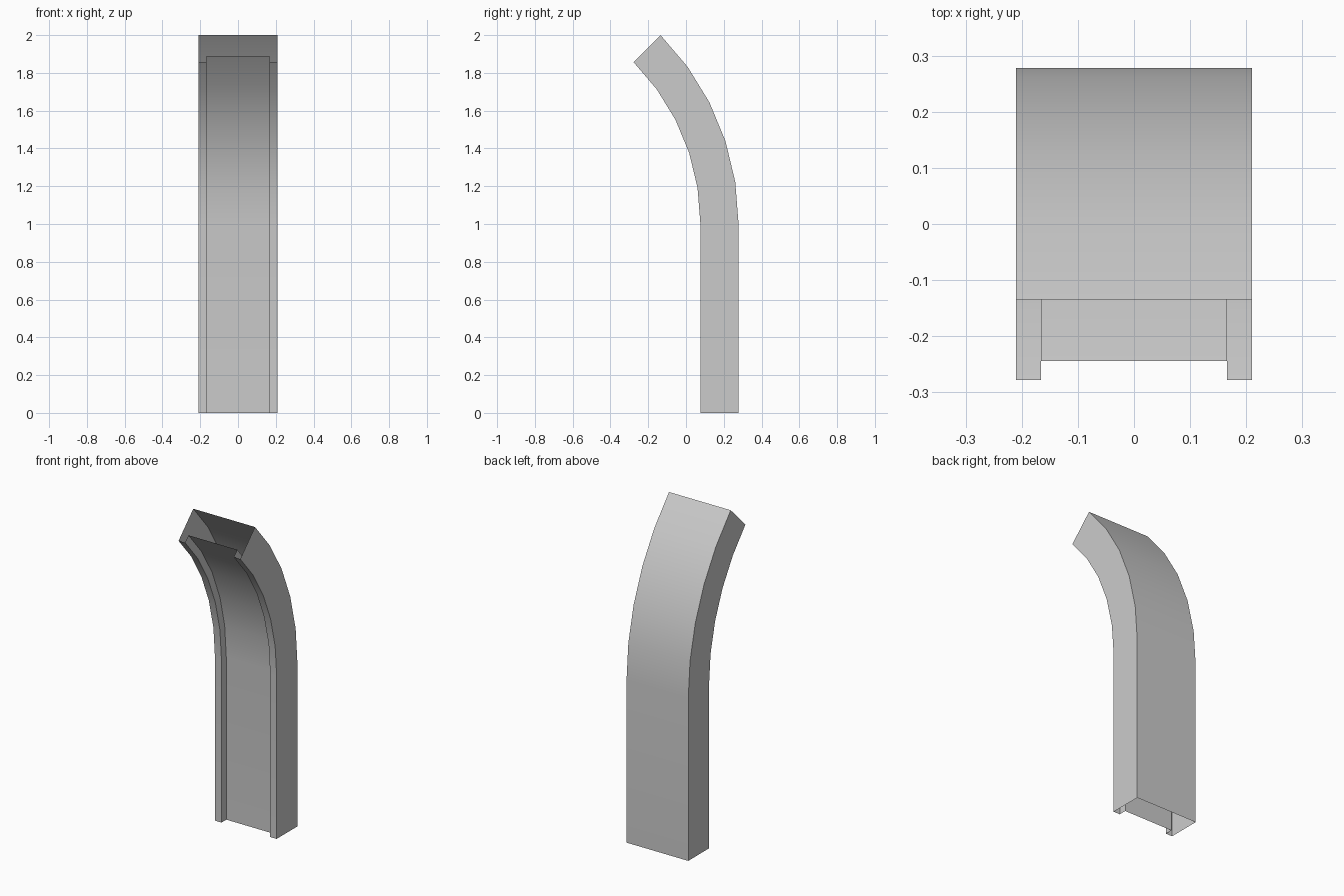
import bpy, bmesh
from math import sin, cos, radians

if "Cube" in bpy.data.objects:
    bpy.data.objects.remove(bpy.data.objects["Cube"])

# Channel cross-section: (x, radius from bend centre), open recess on the front
HALF, LIP = 0.21, 0.166
R_BACK, R_PANEL, R_FRONT = 1.41, 1.255, 1.208
right = [(HALF, R_BACK), (HALF, R_FRONT), (LIP, R_FRONT), (LIP, R_PANEL)]
profile = right + [(-x, r) for x, r in reversed(right)]

# Straight post, then a 45 degree bend towards the front in five steps
BEND_Y, BEND_Z, STEPS = -1.132, 1.003, 5
stations = [(0.0, 0.0)] + [(BEND_Z, radians(45 * i / STEPS)) for i in range(STEPS + 1)]

# Sweep the section along the path, both ends left open
bm = bmesh.new()
rings = [[bm.verts.new((x, BEND_Y + r * cos(a), z + r * sin(a))) for x, r in profile]
         for z, a in stations]
n = len(profile)
for low, high in zip(rings, rings[1:]):
    for i in range(n):
        j = (i + 1) % n
        bm.faces.new((low[j], low[i], high[i], high[j]))

# Make the back wall (and so every wall) face outwards
bm.normal_update()
bm.faces.ensure_lookup_table()
if bm.faces[n - 1].normal.y < 0:
    bmesh.ops.reverse_faces(bm, faces=bm.faces[:])

mesh = bpy.data.meshes.new("curved_channel")
bm.to_mesh(mesh)
bm.free()
channel = bpy.data.objects.new("curved_channel", mesh)
bpy.context.collection.objects.link(channel)

# Smooth along the bend, crisp at the corners
bpy.context.view_layer.objects.active = channel
channel.select_set(True)
bpy.ops.object.shade_smooth_by_angle(angle=radians(30))
